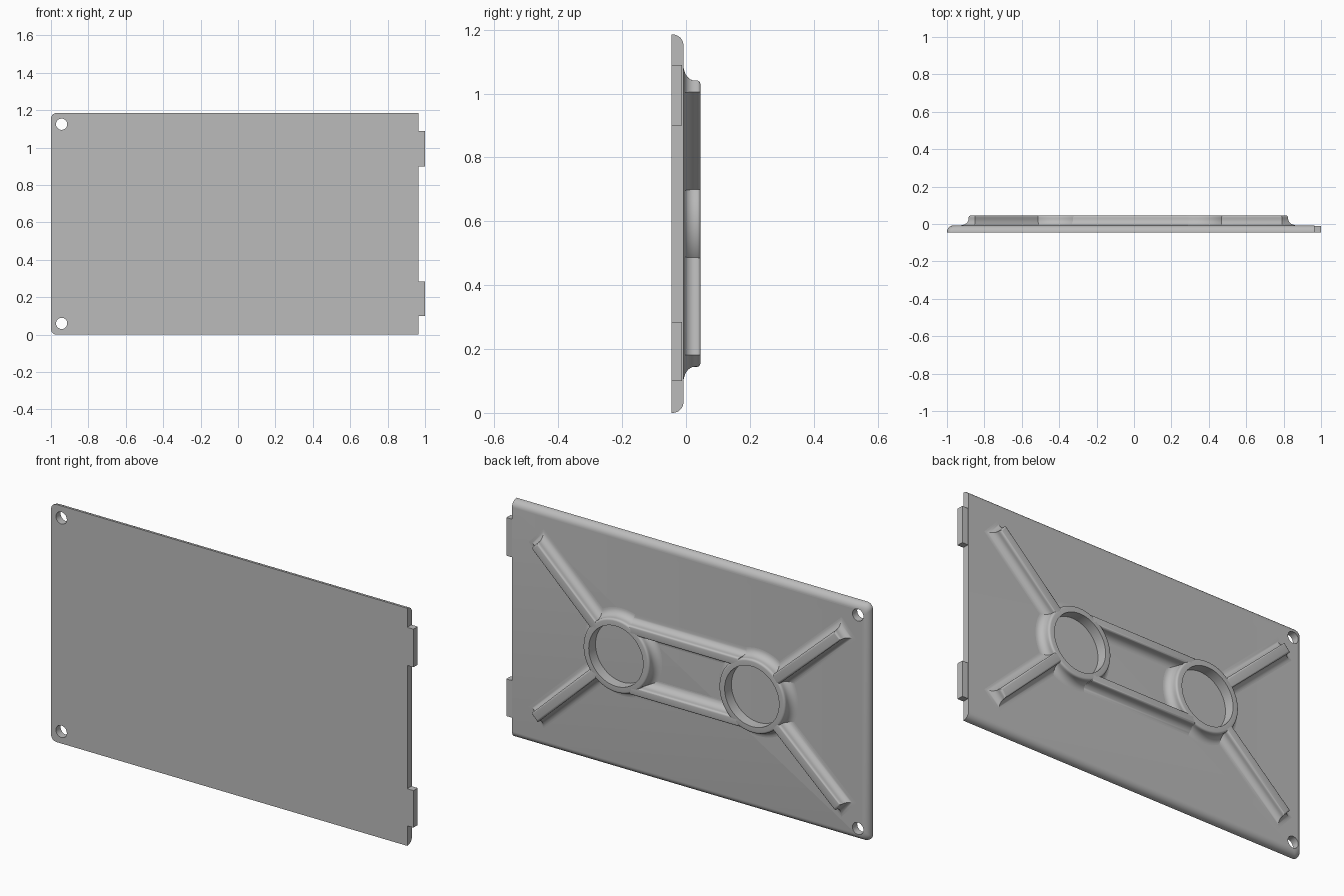
import bpy, bmesh
from math import sin, cos, pi
from mathutils import Vector

if "Cube" in bpy.data.objects:
    bpy.data.objects.remove(bpy.data.objects["Cube"])

FRONT, BACK, TOP = -0.0455, -0.008, 0.0455   # depth levels
RIGHT, HEIGHT = 0.966, 1.185
MID = HEIGHT / 2
RING_X = (-0.395, 0.355)
HOLE_R = 0.15

grey = bpy.data.materials.new("light_grey")
grey.use_nodes = True
colour = (0.5, 0.5, 0.5, 1)
grey.diffuse_color = colour
grey.node_tree.nodes["Principled BSDF"].inputs["Base Color"].default_value = colour


def loft(name, loops, wrap=False):
    """Skin a stack of equal loops; cap the ends, or wrap into a ring."""
    bm = bmesh.new()
    rows = [[bm.verts.new(p) for p in loop] for loop in loops]
    n = len(rows[0])
    pairs = list(zip(rows, rows[1:])) + ([(rows[-1], rows[0])] if wrap else [])
    for a, b in pairs:
        for i in range(n):
            j = (i + 1) % n
            bm.faces.new((a[i], a[j], b[j], b[i]))
    if not wrap:
        bm.faces.new(rows[0])
        bm.faces.new(rows[-1])
    bmesh.ops.recalc_face_normals(bm, faces=bm.faces)
    mesh = bpy.data.meshes.new(name)
    bm.to_mesh(mesh)
    bm.free()
    mesh.materials.append(grey)
    obj = bpy.data.objects.new(name, mesh)
    bpy.context.collection.objects.link(obj)
    return obj


def circle(x, z, r, y, n=64):
    return [(x + r * cos(2 * pi * i / n), y, z + r * sin(2 * pi * i / n)) for i in range(n)]


def cylinder(name, x, z, r):
    obj = loft(name, [circle(x, z, r, -0.2), circle(x, z, r, 0.2)])
    obj.hide_render = True
    return obj


def activate(obj):
    bpy.ops.object.select_all(action='DESELECT')
    obj.select_set(True)
    bpy.context.view_layer.objects.active = obj


def cut(obj, cutters):
    activate(obj)
    for c in cutters:
        mod = obj.modifiers.new("cut", 'BOOLEAN')
        mod.operation, mod.solver, mod.object = 'DIFFERENCE', 'EXACT', c
        bpy.ops.object.modifier_apply(modifier=mod.name)


def smooth(obj):
    activate(obj)
    bpy.ops.object.shade_smooth_by_angle(angle=0.6)


# Shared rib section: rounded shoulder, then concave foot (outward offset, depth)
section = [(0.01 * sin(t * pi / 8), TOP - 0.01 + 0.01 * cos(t * pi / 8)) for t in range(5)]
section += [(0.045 - 0.035 * cos(t * pi / 16), 0.027 - 0.035 * sin(t * pi / 16)) for t in range(9)]
section.append((0.045, -0.02))


def rib(name, start, end, half):
    a, b = Vector(start), Vector(end)
    along = (b - a).normalized()
    side = Vector((-along.y, along.x))
    loops = []
    for d, y in section:
        u, v = along * d, side * (half + d)
        pts = (a - u - v, b + u - v, b + u + v, a - u + v)
        loops.append([(p.x, y, p.y) for p in pts])
    return loft(name, loops)


# Panel: rounded left corners, back edges rolled over on all but the right side
def outline(d, y):
    r = 0.03
    left, low, high = -1 + d, d, HEIGHT - d
    pts = [(RIGHT, y, low), (RIGHT, y, high)]
    for cz, first in ((high - r, pi / 2), (low + r, pi)):
        for i in range(7):
            t = first + i * pi / 12
            pts.append((left + r + r * cos(t), y, cz + r * sin(t)))
    return pts


roll = 0.034
layers = [outline(0, FRONT)]
for i in range(9):
    t = i * pi / 16
    layers.append(outline(roll * (1 - cos(t)), BACK - roll + roll * sin(t)))
panel = loft("panel", layers)
screw_cutters = [cylinder("screw_hole_cutter", -0.943, z, 0.03) for z in (0.06, HEIGHT - 0.06)]
cut(panel, screw_cutters)
smooth(panel)

# Hinge tabs on the right edge
for name, low, high in (("lower_tab", 0.1, 0.285), ("upper_tab", 0.9, 1.09)):
    loft(name, [[(0.95, y, low), (1, y, low), (1, y, high), (0.95, y, high)]
                for y in (FRONT, BACK - 0.004)])

# Raised rings
for name, x in zip(("right_ring", "left_ring"), RING_X):
    loops = [circle(x, MID, HOLE_R, -0.02), circle(x, MID, HOLE_R, TOP)]
    loops += [circle(x, MID, 0.173 + d, y) for d, y in section]
    smooth(loft(name, loops, wrap=True))

# Diagonal arms and the rails joining the rings, trimmed at the ring openings
ring_cutters = [cylinder("ring_cutter", x, MID, HOLE_R + 0.004) for x in RING_X]
ribs = []
for level, s in (("upper", 1), ("lower", -1)):
    for hand, x, tip in (("right", RING_X[0], -0.86), ("left", RING_X[1], 0.8)):
        hub, end = Vector((x, MID)), Vector((tip, MID + s * 0.423))
        start = hub + (end - hub).normalized() * 0.16
        ribs.append(rib(f"{level}_{hand}_arm", start, end, 0.015))
    z = MID + s * 0.15
    ribs.append(rib(f"{level}_rail", (RING_X[0] + 0.08, z), (RING_X[1] - 0.08, z), 0.012))
for obj in ribs:
    cut(obj, ring_cutters)
    smooth(obj)

for c in screw_cutters + ring_cutters:
    bpy.data.objects.remove(c)
